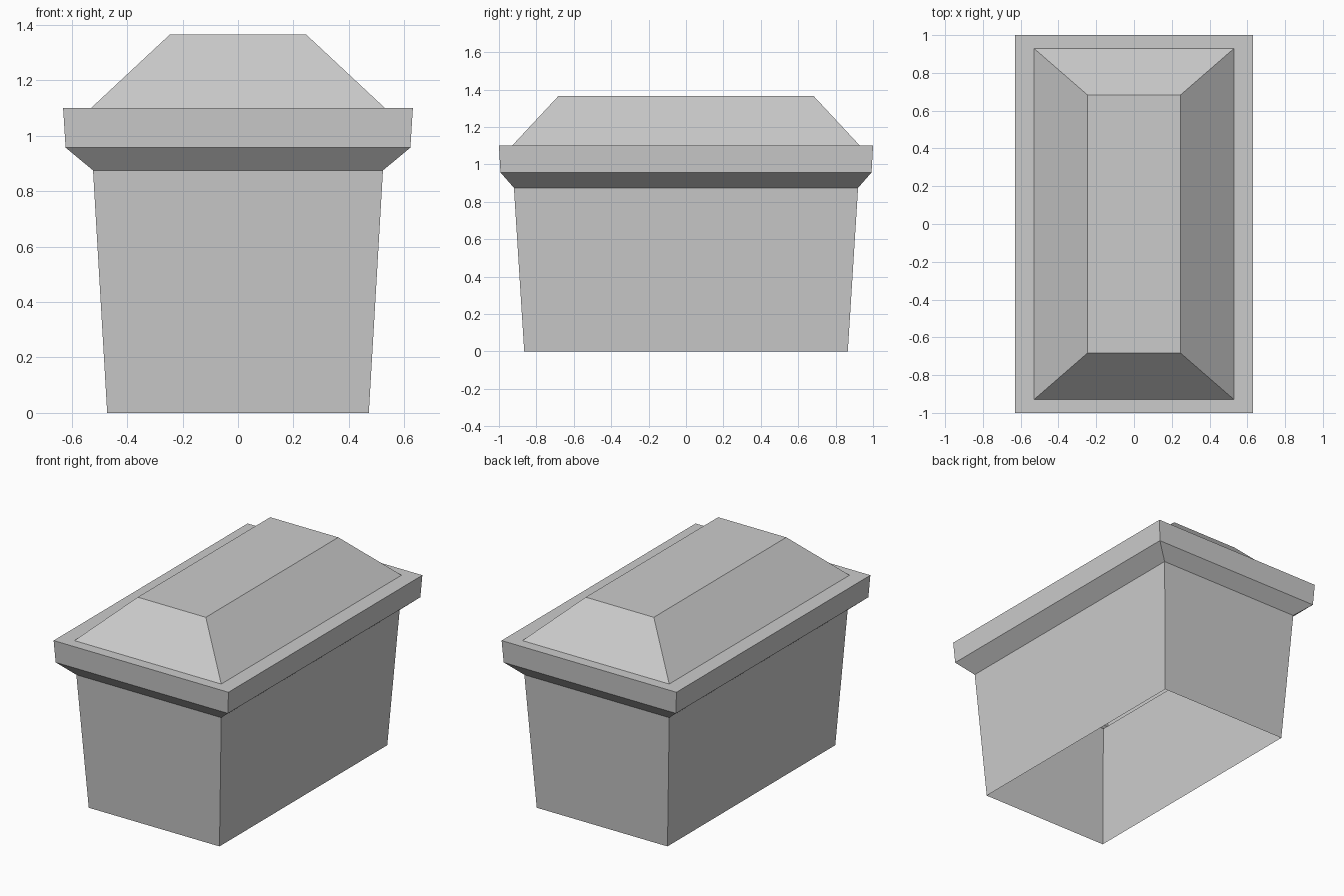
import bpy
import bmesh

cube = bpy.data.objects.get("Cube")
if cube:
    bpy.data.objects.remove(cube, do_unlink=True)

# One plain grey for the whole model
grey = bpy.data.materials.new("light_grey")
grey.use_nodes = True
colour = (0.6, 0.6, 0.6, 1.0)
grey.diffuse_color = colour
grey.node_tree.nodes["Principled BSDF"].inputs["Base Color"].default_value = colour


def rectangular_shell(name, levels, capped=False):
    """Skin a stack of centred rectangles given as (half width, half depth, height)."""
    bm = bmesh.new()
    corners = ((-1, -1), (1, -1), (1, 1), (-1, 1))
    rings = [[bm.verts.new((sx * w, sy * d, z)) for sx, sy in corners]
             for w, d, z in levels]
    for low, high in zip(rings, rings[1:]):
        for i in range(4):
            j = (i + 1) % 4
            bm.faces.new((low[i], low[j], high[j], high[i]))
    if capped:
        bm.faces.new(rings[-1])
    mesh = bpy.data.meshes.new(name)
    bm.to_mesh(mesh)
    bm.free()
    mesh.materials.append(grey)
    obj = bpy.data.objects.new(name, mesh)
    bpy.context.collection.objects.link(obj)
    return obj


# Outlines shared between neighbouring parts
body_top = (0.523, 0.92, 0.875)
roof_base = (0.53, 0.93, 1.10)

# Tapered body, open underneath
rectangular_shell("body", [(0.472, 0.865, 0), body_top])

# Flared collar, upright band and flat ledge
rectangular_shell("rim", [body_top, (0.622, 0.992, 0.957), (0.631, 1.0, 1.10), roof_base])

# Sloped roof with a flat top
rectangular_shell("roof", [roof_base, (0.246, 0.683, 1.365)], capped=True)
